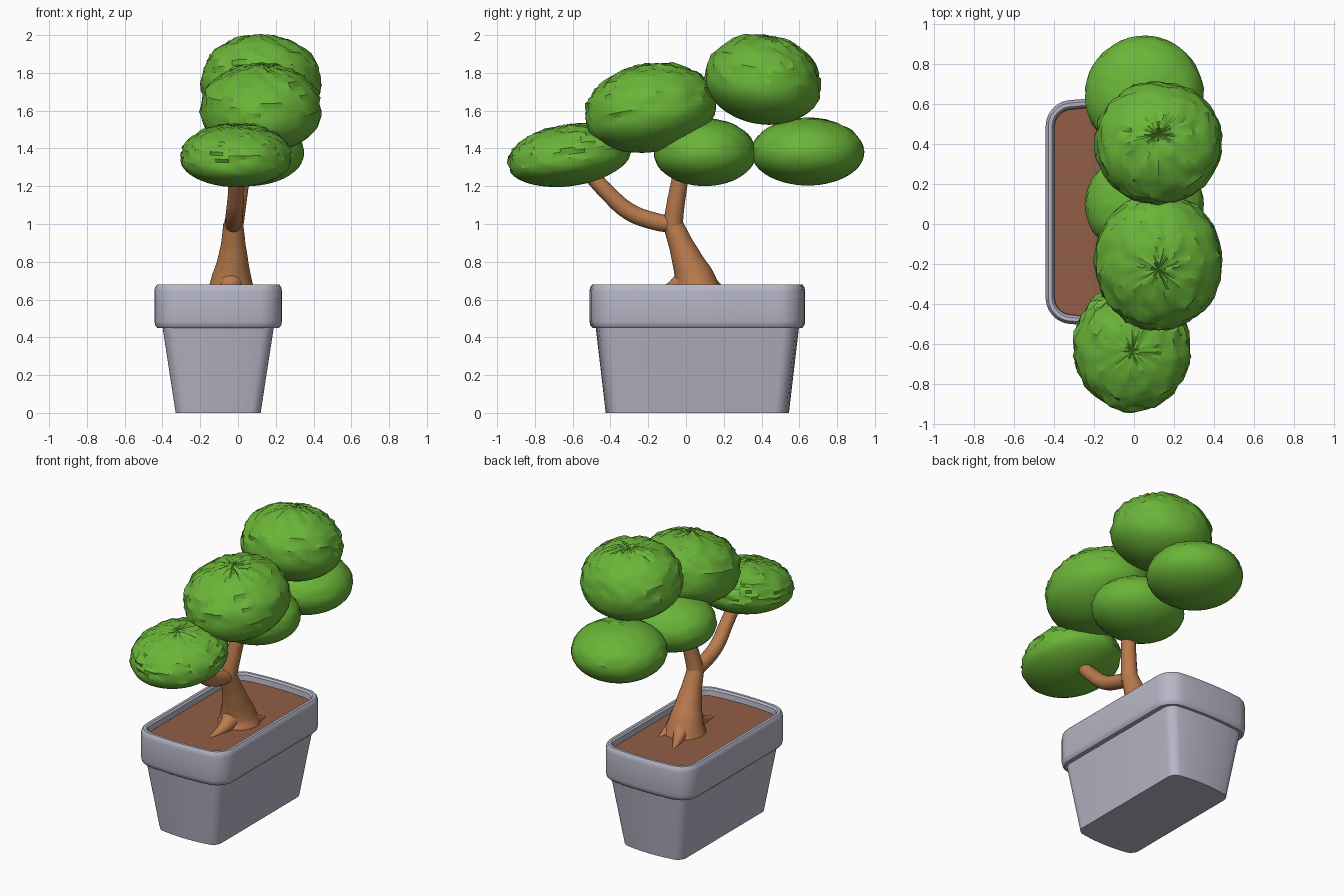
import bpy, bmesh, math, random
from mathutils import Vector, Matrix, noise

if "Cube" in bpy.data.objects:
    bpy.data.objects.remove(bpy.data.objects["Cube"])

random.seed(4)


def material(name, rgb):
    m = bpy.data.materials.new(name)
    m.diffuse_color = (*rgb, 1)
    m.use_nodes = True
    m.node_tree.nodes["Principled BSDF"].inputs["Base Color"].default_value = m.diffuse_color
    return m


GREY = material("pot_grey", (0.47, 0.47, 0.57))
SOIL = material("soil_brown", (0.29, 0.11, 0.06))
BARK = material("bark_brown", (0.50, 0.20, 0.075))
LEAF = material("leaf_green", (0.145, 0.46, 0.04))


def finish(ob, mat, angle):
    ob.data.materials.clear()
    ob.data.materials.append(mat)
    bpy.ops.object.select_all(action='DESELECT')
    ob.select_set(True)
    bpy.context.view_layer.objects.active = ob
    bpy.ops.object.shade_smooth_by_angle(angle=math.radians(angle))


def mesh_object(name, bm, mat, angle=35):
    bmesh.ops.recalc_face_normals(bm, faces=bm.faces)
    me = bpy.data.meshes.new(name)
    bm.to_mesh(me)
    bm.free()
    ob = bpy.data.objects.new(name, me)
    bpy.context.collection.objects.link(ob)
    finish(ob, mat, angle)
    return ob


CX, CY = -0.105, 0.06      # pot centre
BOW = 0.025                # outward bulge of the short sides


def outline(hx, hy, r, z):
    """Rounded rectangle with gently bowed short sides."""
    pts = []
    corners = [(1, 1, 0), (-1, 1, 90), (-1, -1, 180), (1, -1, 270)]
    for i, (sx, sy, a0) in enumerate(corners):
        for k in range(7):
            a = math.radians(a0 + 15 * k)
            pts.append((sx * (hx - r) + r * math.cos(a),
                        sy * (hy - BOW - r) + r * math.sin(a)))
        if i % 2 == 0:     # extra points across the short side
            for k in range(1, 6):
                pts.append((sx * (hx - r) * (1 - k / 3), sy * (hy - BOW)))
    return [(CX + x, CY + y + math.copysign(BOW, y) * (1 - (x / hx) ** 2), z)
            for x, y in pts]


def loft(name, rings, mat, cap_start=False, cap_end=False, closed=False):
    bm = bmesh.new()
    loops = [[bm.verts.new(p) for p in outline(*r)] for r in rings]
    pairs = list(zip(loops, loops[1:]))
    if closed:
        pairs.append((loops[-1], loops[0]))
    for a, b in pairs:
        n = len(a)
        for i in range(n):
            j = (i + 1) % n
            bm.faces.new((a[i], a[j], b[j], b[i]))
    if cap_start:
        bm.faces.new(loops[0])
    if cap_end:
        bm.faces.new(loops[-1])
    return mesh_object(name, bm, mat)


# Pot: tapered body, thick rounded rim, soil
loft("pot_body", [(0.225, 0.485, 0.05, 0.0), (0.297, 0.54, 0.06, 0.47)],
     GREY, cap_start=True, cap_end=True)
loft("pot_rim", [(0.27, 0.505, 0.07, 0.45), (0.322, 0.555, 0.10, 0.45),
                 (0.333, 0.566, 0.11, 0.462), (0.338, 0.571, 0.115, 0.485),
                 (0.338, 0.571, 0.115, 0.645), (0.334, 0.567, 0.11, 0.665),
                 (0.324, 0.557, 0.10, 0.679), (0.306, 0.54, 0.085, 0.679),
                 (0.296, 0.53, 0.075, 0.668), (0.288, 0.522, 0.07, 0.58)],
     GREY, closed=True)
loft("soil", [(0.28, 0.515, 0.06, 0.55), (0.295, 0.53, 0.07, 0.632)],
     SOIL, cap_start=True, cap_end=True)


def limb(name, pts):
    """Smooth tapered tube through (x, y, z, radius) points."""
    cu = bpy.data.curves.new(name, 'CURVE')
    cu.dimensions = '3D'
    cu.bevel_depth = 1.0
    cu.bevel_resolution = 6
    cu.resolution_u = 6
    cu.use_fill_caps = True
    sp = cu.splines.new('BEZIER')
    sp.bezier_points.add(len(pts) - 1)
    for bp, (x, y, z, r) in zip(sp.bezier_points, pts):
        bp.co = (x, y, z)
        bp.radius = r
        bp.handle_left_type = bp.handle_right_type = 'AUTO'
    ob = bpy.data.objects.new(name, cu)
    bpy.context.collection.objects.link(ob)
    bpy.ops.object.select_all(action='DESELECT')
    ob.select_set(True)
    bpy.context.view_layer.objects.active = ob
    bpy.ops.object.convert(target='MESH')
    finish(bpy.context.view_layer.objects.active, BARK, 50)


# Trunk, two branches and roots
limb("trunk", [(-0.035, 0.06, 0.60, 0.145), (-0.035, 0.05, 0.69, 0.112),
               (-0.028, 0.01, 0.80, 0.083), (-0.025, -0.03, 0.90, 0.064),
               (-0.025, -0.07, 1.00, 0.053)])
limb("upright_branch", [(-0.025, -0.07, 0.98, 0.053), (-0.01, -0.06, 1.07, 0.050),
                        (0.015, -0.035, 1.22, 0.045), (0.05, 0.0, 1.42, 0.040)])
limb("front_branch", [(-0.025, -0.06, 0.995, 0.045), (-0.022, -0.17, 1.015, 0.046),
                      (-0.018, -0.30, 1.065, 0.046), (-0.01, -0.42, 1.17, 0.043),
                      (-0.01, -0.52, 1.28, 0.042)])
limb("front_root", [(-0.035, 0.0, 0.69, 0.07), (-0.04, -0.09, 0.645, 0.04),
                    (-0.05, -0.23, 0.622, 0.012)])
limb("back_root", [(-0.04, 0.09, 0.69, 0.07), (-0.07, 0.17, 0.645, 0.04),
                   (-0.12, 0.30, 0.622, 0.012)])
limb("side_root", [(0.0, 0.07, 0.68, 0.06), (0.04, 0.13, 0.64, 0.035),
                   (0.05, 0.21, 0.622, 0.012)])


def foliage(name, centre, radii, tilt, rough):
    """Flattened ball: smooth underneath, ragged on top."""
    bm = bmesh.new()
    bmesh.ops.create_uvsphere(bm, u_segments=48, v_segments=28, radius=1)
    seed = Vector((random.random() * 20, random.random() * 20, 3))
    for v in bm.verts:
        up = min(1, max(0, (v.co.z + 0.45) / 0.5))
        bump = 0.5 + 0.5 * noise.noise(v.co * 5 + seed)
        drop = (0.55 * bump + 0.45 * random.random()) * rough * (0.08 + 0.92 * up)
        v.co *= 1.02 - drop
    bm.transform(Matrix.Translation(centre)
                 @ Matrix.Rotation(math.radians(tilt), 4, 'X')
                 @ Matrix.Diagonal((*radii, 1)))
    mesh_object(name, bm, LEAF, 28)


# Leaf pads
foliage("front_leaf_pad", (-0.01, -0.62, 1.368), (0.305, 0.335, 0.165), 8, 0.14)
foliage("middle_leaf_pad", (0.122, -0.19, 1.62), (0.33, 0.36, 0.235), 10, 0.13)
foliage("top_leaf_pad", (0.122, 0.41, 1.77), (0.33, 0.318, 0.238), -10, 0.13)
foliage("lower_leaf_pad", (0.052, 0.10, 1.382), (0.298, 0.27, 0.178), 0, 0.05)
foliage("back_leaf_pad", (0.052, 0.645, 1.385), (0.298, 0.298, 0.178), 0, 0.05)
